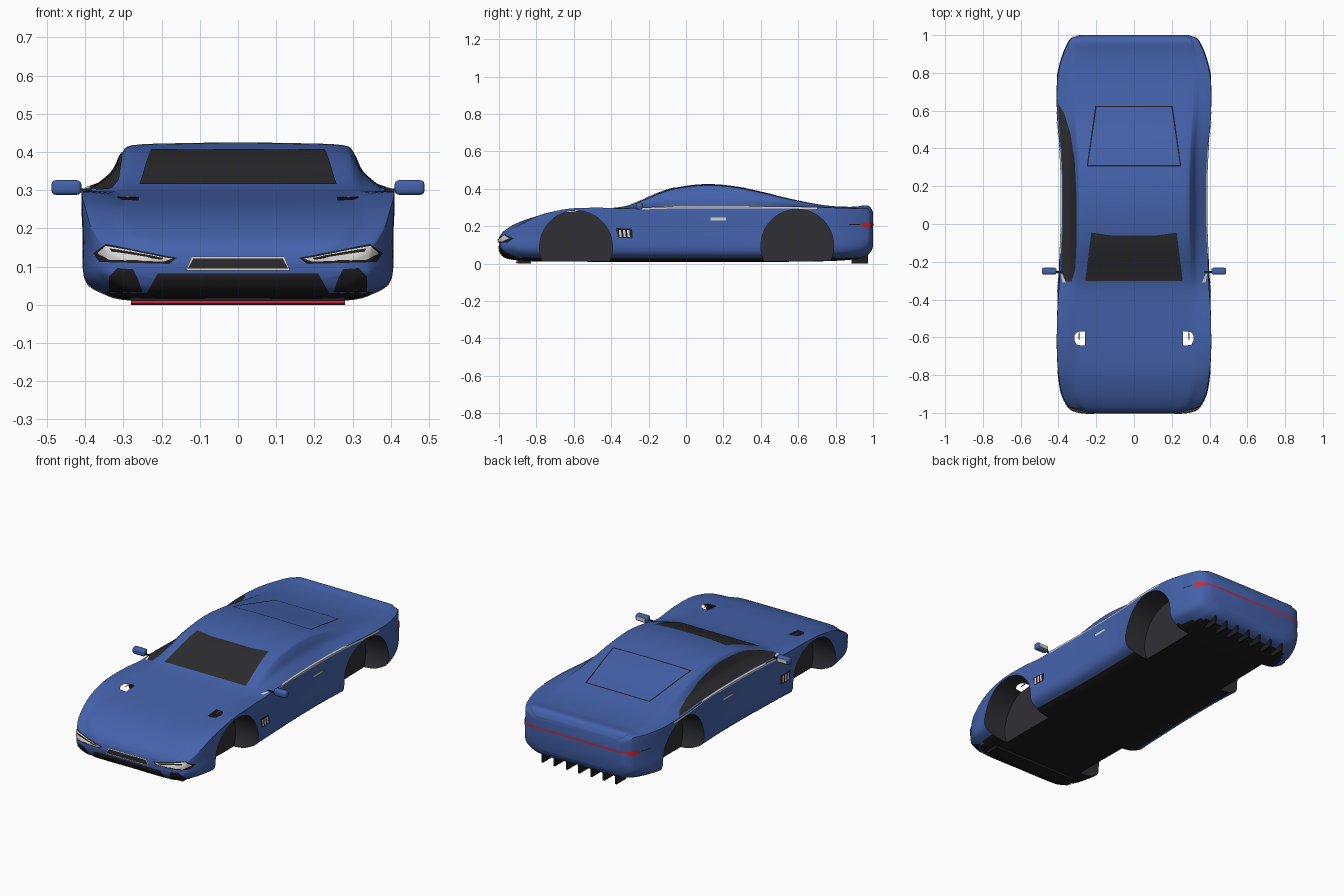
import bpy, bmesh
from math import copysign
from mathutils import Vector, Matrix
from mathutils.bvhtree import BVHTree

cube = bpy.data.objects.get("Cube")
if cube:
    bpy.data.objects.remove(cube)


def material(name, r, g, b):
    m = bpy.data.materials.new(name)
    m.use_nodes = True
    m.diffuse_color = (r, g, b, 1)
    m.node_tree.nodes["Principled BSDF"].inputs["Base Color"].default_value = (r, g, b, 1)
    return m


BLUE = material("blue paint", .058, .122, .41)
BLACK = material("black trim", .013, .013, .015)
WELL = material("dark well lining", .03, .03, .036)
GLASS = material("dark glass", .025, .025, .028)
CHROME = material("pale chrome", .65, .65, .63)
RED = material("red lamp", .62, .02, .04)


def finish(name, bm, *mats, angle=None):
    me = bpy.data.meshes.new(name)
    bm.to_mesh(me)
    bm.free()
    for m in mats:
        me.materials.append(m)
    ob = bpy.data.objects.new(name, me)
    bpy.context.collection.objects.link(ob)
    if angle:
        smooth(ob, angle)
    return ob


def smooth(ob, angle):
    bpy.ops.object.select_all(action='DESELECT')
    ob.select_set(True)
    bpy.context.view_layer.objects.active = ob
    bpy.ops.object.shade_smooth_by_angle(angle=angle)


def spline(pts, n):
    """Catmull-Rom curve through tuples of any length, n steps per span."""
    pts = [Vector(p) for p in pts]
    out = []
    for i in range(len(pts) - 1):
        a, b, c, d = (pts[max(0, min(len(pts) - 1, i + k))] for k in (-1, 0, 1, 2))
        for s in range(n):
            t = s / n
            out.append(b + (c - a) * t / 2 + (a * 2 - b * 5 + c * 4 - d) * t * t / 2
                       + (b * 3 - a - c * 3 + d) * t * t * t / 2)
    return out + [pts[-1]]


# Body stations: y, half width, floor, shoulder height, roof half width, top
STATIONS = [
    (-1, .275, .07, .112, .2, .138), (-.985, .325, .045, .132, .24, .162),
    (-.96, .353, .03, .158, .27, .184), (-.9, .383, .018, .2, .29, .218),
    (-.8, .4, .013, .252, .3, .252), (-.7, .408, .012, .28, .3, .268),
    (-.6, .41, .012, .295, .3, .278), (-.45, .406, .01, .298, .3, .292),
    (-.33, .398, .01, .294, .3, .306), (-.25, .395, .01, .299, .295, .333),
    (-.15, .391, .01, .303, .293, .376), (-.05, .387, .01, .305, .29, .407),
    (.1, .385, .01, .306, .29, .425), (.25, .386, .01, .306, .29, .415),
    (.4, .393, .01, .306, .295, .385), (.55, .407, .011, .305, .305, .348),
    (.7, .41, .013, .302, .31, .318), (.8, .402, .016, .298, .31, .306),
    (.9, .375, .024, .295, .3, .304), (.96, .348, .04, .296, .29, .311),
    (.985, .328, .06, .285, .28, .302), (1, .285, .09, .262, .24, .275)]
STEP = 4


def section(s):
    y, w, zb, zs, rw, zt = s
    e, h = min(.06, .4 * (zs - zb)), zt - zs
    mid = .6 * rw + .4 * w
    half = [(0, zb), (.66 * w, zb), (.88 * w, zb + .32 * e), (w, zb + e),
            (w, (zb + e + zs) / 2), (.998 * w, zs - .2 * e), (.98 * w, zs),
            (mid, zs + .36 * h), (rw + .014, zs + .76 * h), (rw - .015, zs + .94 * h),
            (.5 * rw, zs + .985 * h), (0, zt)]
    half = spline(half, STEP)
    loop = half + [Vector((-p.x, p.y)) for p in half[-2:0:-1]]
    return [Vector((p.x, y, p.y)) for p in loop]


# Lofted body shell, black underneath
bm = bmesh.new()
rings = [[bm.verts.new(p) for p in section(s)] for s in spline(STATIONS, 4)]
count = len(rings[0])
for a, b in zip(rings, rings[1:]):
    for i in range(count):
        j = (i + 1) % count
        f = bm.faces.new((a[i], a[j], b[j], b[i]))
        f.material_index = int(f.calc_center_median().z < .032)
for end in (rings[0], rings[-1]):
    bm.faces.new(end)
bmesh.ops.recalc_face_normals(bm, faces=bm.faces)
surface = BVHTree.FromBMesh(bm)
body = finish("body_shell", bm, BLUE, BLACK, WELL)

# Wheel wells cut out of the body
bm = bmesh.new()
for side in (-1, 1):
    for y, z in ((-.588, .088), (.595, .095)):
        m = Matrix.Translation((side * .385, y, z)) @ Matrix.Rotation(1.570796, 4, 'Y')
        bmesh.ops.create_cone(bm, cap_ends=True, segments=48, radius1=.195,
                              radius2=.195, depth=.25, matrix=m)
for f in bm.faces:
    f.material_index = 2
cutter = finish("wheel_well_cutter", bm, BLUE, BLACK, WELL)
cutter.hide_render = True
mod = body.modifiers.new("wheel wells", 'BOOLEAN')
mod.operation, mod.solver, mod.object = 'DIFFERENCE', 'EXACT', cutter
bpy.context.view_layer.objects.active = body
bpy.ops.object.modifier_apply(modifier=mod.name)
bpy.data.objects.remove(cutter)
smooth(body, .7)

# Thin plates laid on the body, cast from one direction
VIEWS = {
    'front': lambda u, v: (Vector((u, -2, v)), Vector((0, 1, 0))),
    'back': lambda u, v: (Vector((u, 2, v)), Vector((0, -1, 0))),
    'left': lambda u, v: (Vector((2, u, v)), Vector((-1, 0, 0))),
    'right': lambda u, v: (Vector((-2, u, v)), Vector((1, 0, 0))),
    'top': lambda u, v: (Vector((u, v, 2)), Vector((0, 0, -1)))}


def plate(name, view, outlines, mat, lift=.002, cuts=9):
    bm = bmesh.new()
    for pts in outlines:
        bm.faces.new([bm.verts.new((u, v, 0)) for u, v in pts])
    bmesh.ops.triangulate(bm, faces=bm.faces)
    bmesh.ops.subdivide_edges(bm, edges=bm.edges, cuts=cuts, use_grid_fill=True)
    missed = []
    for v in bm.verts:
        start, ray = VIEWS[view](v.co.x, v.co.y)
        hit, normal, _, _ = surface.ray_cast(start, ray)
        if hit is None:
            missed.append(v)
        else:
            v.co = hit + normal * lift
    bmesh.ops.delete(bm, geom=missed, context='VERTS')
    bm.normal_update()
    _, ray = VIEWS[view](0, 0)
    bmesh.ops.reverse_faces(bm, faces=[f for f in bm.faces if f.normal.dot(ray) > 0])
    return finish(name, bm, mat, angle=.6)


def rect(u0, u1, v0, v1):
    return [(u0, v0), (u1, v0), (u1, v1), (u0, v1)]


def frame(pts, width):
    """Strips along the edges of a closed four-sided outline, on its inner side."""
    n = len(pts)
    mu, mv = (sum(p[k] for p in pts) / n for k in (0, 1))
    inner = [(u + copysign(width, mu - u), v + copysign(width, mv - v)) for u, v in pts]
    return [[pts[i], pts[(i + 1) % n], inner[(i + 1) % n], inner[i]] for i in range(n)]


def flip(pts):
    return [(-u, v) for u, v in pts]


# Glass and rear hatch outline
plate("windscreen", 'top', [[(-.258, -.3), (.258, -.3), (.226, -.045), (.12, -.06),
                             (-.12, -.06), (-.226, -.045)]], GLASS, .003)
plate("hatch_outline", 'top', frame([(-.25, .305), (.25, .305), (.205, .625),
                                     (-.205, .625)], .007), BLACK)
sill = [(-.976 * s[1], s[0]) for s in STATIONS if -.3 < s[0] < .6]
plate("side_window", 'top', [[(-.38, -.305)] + sill + [
    (-.401, .635), (-.37, .59), (-.335, .48), (-.312, .34), (-.302, .15), (-.302, -.1),
    (-.31, -.24), (-.33, -.305)]], GLASS, .003)

# Nose: intakes, grille and headlamps
plate("centre_intake", 'front', [[(-.21, .082), (.21, .082), (.24, .03), (.2, .02),
                                  (-.2, .02), (-.24, .03)]], BLACK)
grille = [(-.122, .126), (.122, .126), (.136, .09), (-.136, .09)]
plate("grille", 'front', [grille], GLASS, .004)
plate("grille_frame", 'front', frame(grille, .005), CHROME, .006)
intake = [(.25, .036), (.262, .07), (.275, .093), (.315, .096), (.336, .075), (.336, .036)]
lamp_back = [(.16, .123), (.345, .157), (.376, .135), (.36, .112), (.18, .107)]
lamp = [(.172, .121), (.345, .151), (.365, .135), (.335, .118), (.195, .113)]
lamp_slit = [(.195, .123), (.335, .144), (.33, .136), (.2, .118)]
for name, pts, mat, lift in (("side_intake", intake, BLACK, .003),
                             ("headlamp_housing", lamp_back, BLACK, .003),
                             ("headlamp", lamp, CHROME, .005),
                             ("headlamp_slit", lamp_slit, BLACK, .007)):
    plate(name, 'front', [pts, flip(pts)], mat, lift)

# Washer jets on the bonnet, bright corners at the belt front
jet = rect(.286, .293, -.61, -.575)
plate("washer_jets", 'top', [jet, flip(jet)], CHROME, .003, 2)
corner = [(.36, -.31), (.378, -.31), (.386, -.265), (.378, -.265)]
plate("belt_corners", 'top', [corner, flip(corner)], CHROME, .004, 3)

# Flank trim on both sides
belt = [s for s in STATIONS if -.3 < s[0] < .75]
strip = ([(s[0], s[3] - .011) for s in belt]
         + [(s[0], s[3] - .001) for s in reversed(belt)])
for side in ('left', 'right'):
    plate(side + "_belt_strip", side, [strip], CHROME, .004, 4)
    plate(side + "_door_handle", side, [rect(.13, .215, .231, .247)], CHROME, .005)
    plate(side + "_vent", side, [[(-.375, .19), (-.288, .186), (-.286, .136),
                                  (-.362, .136)]], BLACK, .003)
    slats = [[(y, .18), (y + .012, .18), (y + .016, .142), (y + .004, .142)]
             for y in (-.36, -.338, -.316)]
    plate(side + "_vent_slats", side, slats, CHROME, .005, 2)
    plate(side + "_tail_tip", side, [[(.928, .208), (.948, .22), (.988, .218),
                                      (.988, .192), (.952, .192)]], RED, .004)
    plate(side + "_tail_seam", side, [rect(.87, .93, .207, .211)], BLACK, .002)
plate("tail_light_bar", 'back', [rect(-.325, .325, .204, .214)], RED, .003, 20)


def box(name, lo, hi, mat, bevel=0):
    lo, hi = Vector(lo), Vector(hi)
    bm = bmesh.new()
    m = Matrix.Translation((lo + hi) / 2) @ Matrix.Diagonal((*(hi - lo), 1))
    bmesh.ops.create_cube(bm, size=1, matrix=m)
    if bevel:
        bmesh.ops.bevel(bm, geom=bm.edges[:], offset=bevel, segments=3,
                        profile=.5, affect='EDGES')
    return finish(name, bm, mat, angle=.6 if bevel else None)


# Door mirrors
for side, name in ((1, "left"), (-1, "right")):
    def mirror_box(part, x0, x1, y0, y1, z0, z1, mat, bevel=0):
        xs = sorted((side * x0, side * x1))
        box(name + part, (xs[0], y0, z0), (xs[1], y1, z1), mat, bevel)
    mirror_box("_mirror", .41, .488, -.268, -.232, .288, .326, BLUE, .011)
    mirror_box("_mirror_glass", .42, .479, -.234, -.229, .297, .318, CHROME)
    mirror_box("_mirror_arm", .37, .415, -.26, -.25, .299, .305, BLACK)

# Front splitter with red lip, rear diffuser fins
box("splitter", (-.28, -.9, 0), (.28, -.83, .02), BLACK)
box("splitter_lip", (-.28, -.908, .004), (.28, -.899, .011), RED)
for i in range(7):
    x = (i - 3) * .078
    box("diffuser_fin", (x - .005, .885, 0), (x + .005, .972, .065), BLACK)
